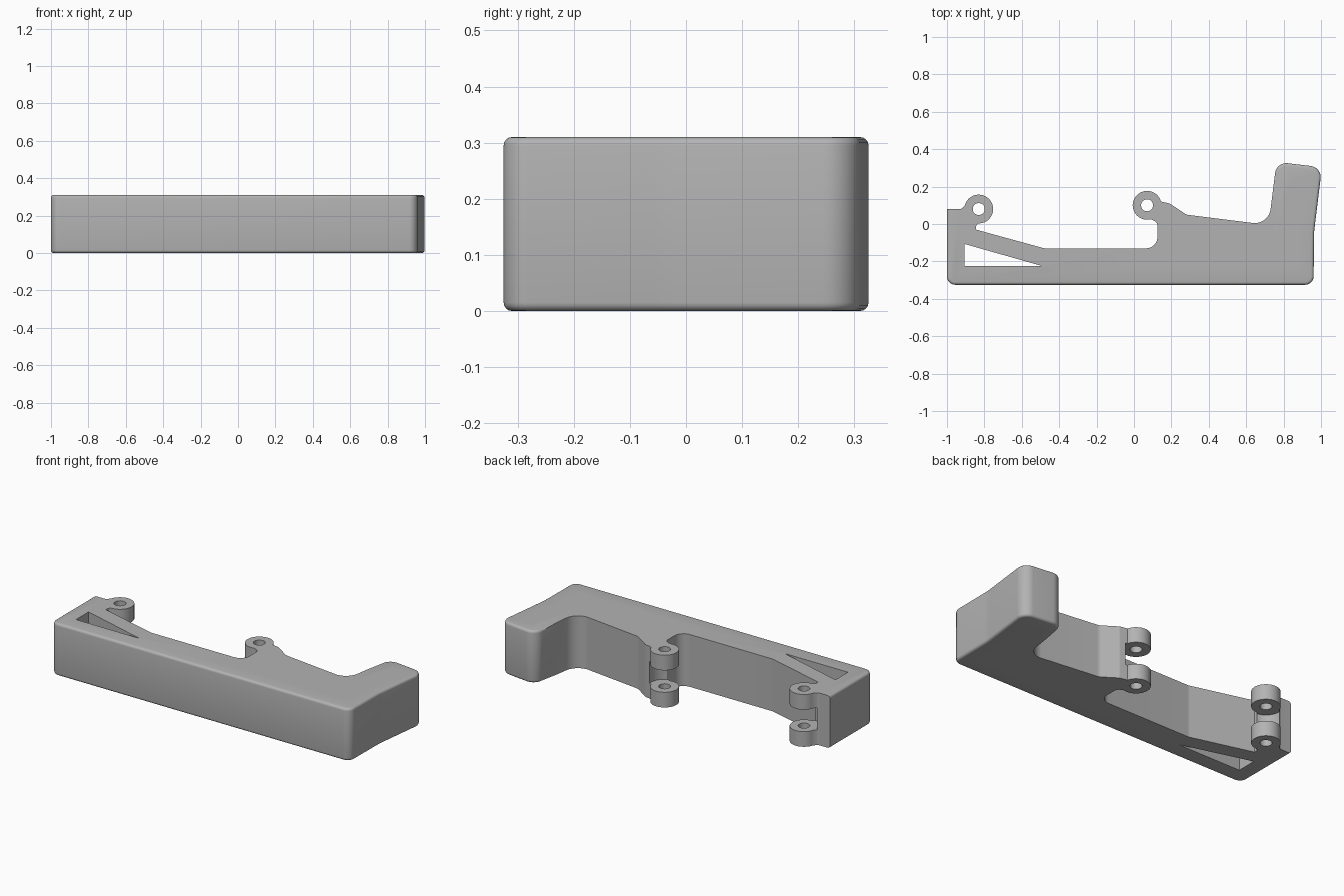
import bpy, bmesh, math
from mathutils import Vector

cube = bpy.data.objects.get("Cube")
if cube:
    bpy.data.objects.remove(cube)

H = 0.31                     # height of the bracket
LUG_R, PIN_R = 0.077, 0.032
LUGS = [(0.07, 0.10), (-0.83, 0.08)]

grey = bpy.data.materials.new("plain grey")
grey.use_nodes = True
colour = (0.45, 0.45, 0.45, 1)
grey.diffuse_color = colour
grey.node_tree.nodes["Principled BSDF"].inputs["Base Color"].default_value = colour


def rounded(corners, steps=8):
    """Turn (x, y, radius) corners into an outline with filleted corners."""
    out = []
    for i, (x, y, r) in enumerate(corners):
        p = Vector((x, y))
        if r == 0:
            out.append(p)
            continue
        a = (Vector(corners[i - 1][:2]) - p).normalized()
        b = (Vector(corners[(i + 1) % len(corners)][:2]) - p).normalized()
        half = a.angle(b) / 2
        centre = p + (a + b).normalized() * r / math.sin(half)
        start = p + a * r / math.tan(half) - centre
        end = p + b * r / math.tan(half) - centre
        for k in range(steps + 1):
            d = start.lerp(end, k / steps).normalized()
            out.append(centre + d * r)
    return out


def arc(centre, first, last, steps=28):
    """Corner list running round a lug."""
    angles = [math.radians(first + (last - first) * k / steps) for k in range(steps + 1)]
    return [(centre[0] + LUG_R * math.cos(t), centre[1] + LUG_R * math.sin(t), 0) for t in angles]


def circle(centre, r, n=32):
    return [Vector((centre[0] + r * math.cos(k * math.tau / n),
                    centre[1] + r * math.sin(k * math.tau / n))) for k in range(n)]


def prism(name, outline, z0, z1, soften=None):
    """Extrude an outline; soften picks the rim edges to round over."""
    bm = bmesh.new()
    base = bm.faces.new([bm.verts.new((p.x, p.y, z0)) for p in outline])
    ext = bmesh.ops.extrude_face_region(bm, geom=[base])["geom"]
    bmesh.ops.translate(bm, vec=(0, 0, z1 - z0),
                        verts=[v for v in ext if isinstance(v, bmesh.types.BMVert)])
    bmesh.ops.recalc_face_normals(bm, faces=bm.faces)
    if soften:
        rim = [e for e in bm.edges if abs(e.verts[0].co.z - e.verts[1].co.z) < 1e-5
               and all(soften(v.co) for v in e.verts)]
        bmesh.ops.bevel(bm, geom=rim, offset=0.015, segments=4, profile=0.5, affect='EDGES')
    mesh = bpy.data.meshes.new(name)
    bm.to_mesh(mesh)
    bm.free()
    mesh.materials.append(grey)
    obj = bpy.data.objects.new(name, mesh)
    bpy.context.collection.objects.link(obj)
    return obj


# Bracket body: outer frame, hook, hinge lugs and inner edge
body_corners = [(-1, 0.08, 0), (-1, -0.325, 0.045), (0.96, -0.325, 0.045),
                (0.963, -0.04, 0.4), (1.005, 0.303, 0.06), (0.762, 0.332, 0.06),
                (0.72, -0.005, 0.085), (0.28, 0.05, 0.05), (0.19, 0.11, 0.03)]
body_corners += arc(LUGS[0], 15, 285)
body_corners += [(0.125, 0.01, 0.03), (0.125, -0.13, 0.06),
                 (-0.48, -0.13, 0.05), (-0.845, -0.03, 0), (-0.845, 0.0, 0.02)]
body_corners += arc(LUGS[1], -75, 165)
body_corners += [(-0.925, 0.08, 0.02)]


def on_outside(co):
    return co.y < -0.25 or co.x < -0.99 or co.x > 0.93 or co.y > 0.26


body = prism("bracket_body", rounded(body_corners), 0, H, on_outside)

# Openings through the body
end_window = [(-0.905, -0.107, 0), (-0.905, -0.225, 0), (-0.49, -0.225, 0)]
hook_window = [(0.095, -0.225, 0), (0.873, -0.225, 0), (0.873, -0.04, 0.3),
               (0.902, 0.225, 0), (0.835, 0.237, 0), (0.79, -0.105, 0.14),
               (0.25, -0.043, 0), (0.213, -0.022, 0), (0.213, -0.225, 0.11)]
cutters = [prism("end_window_cutter", rounded(end_window), -0.1, H + 0.1),
           prism("hook_window_cutter", rounded(hook_window, 12), -0.1, H + 0.1)]

# Pin holes, and the gap that splits each lug into two knuckles
for centre in LUGS:
    cutters.append(prism("pin_hole_cutter", circle(centre, PIN_R), -0.1, H + 0.1))
    cutters.append(prism("knuckle_gap_cutter", circle(centre, LUG_R + 0.012, 40), 0.09, H - 0.09))

bpy.context.view_layer.objects.active = body
body.select_set(True)
for cutter in cutters:
    mod = body.modifiers.new("cut", 'BOOLEAN')
    mod.operation = 'DIFFERENCE'
    mod.solver = 'EXACT'
    mod.object = cutter
    bpy.ops.object.modifier_apply(modifier=mod.name)
    bpy.data.objects.remove(cutter)

bpy.ops.object.select_all(action='DESELECT')
body.select_set(True)
bpy.ops.object.shade_smooth_by_angle(angle=math.radians(32))
